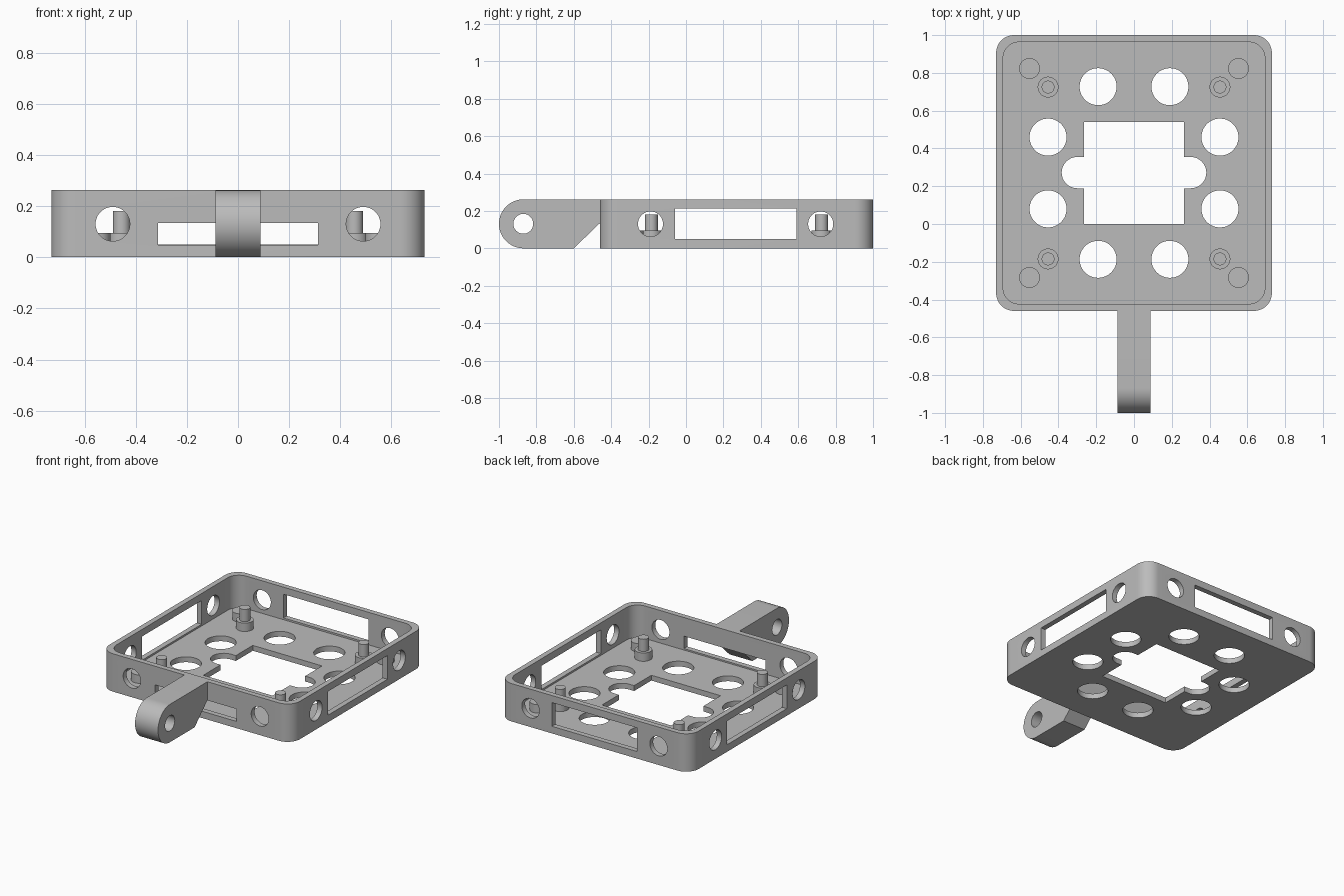
import bpy, bmesh, math

if "Cube" in bpy.data.objects:
    bpy.data.objects.remove(bpy.data.objects["Cube"])

grey = bpy.data.materials.new("light_grey")
grey.diffuse_color = (0.5, 0.5, 0.5, 1)
grey.use_nodes = True
grey.node_tree.nodes["Principled BSDF"].inputs["Base Color"].default_value = grey.diffuse_color


def arc(cx, cy, r, a0, a1, n):
    """Points on an arc, angles in degrees."""
    angles = [math.radians(a0 + (a1 - a0) * i / n) for i in range(n + 1)]
    return [(cx + r * math.cos(a), cy + r * math.sin(a)) for a in angles]


def circle(cx, cy, r, n=48):
    return arc(cx, cy, r, 0, 360, n)[:-1]


def rect(x0, x1, y0, y1):
    return [(x0, y0), (x1, y0), (x1, y1), (x0, y1)]


def round_rect(x0, x1, y0, y1, r, n=12):
    return (arc(x1 - r, y1 - r, r, 0, 90, n) + arc(x0 + r, y1 - r, r, 90, 180, n)
            + arc(x0 + r, y0 + r, r, 180, 270, n) + arc(x1 - r, y0 + r, r, 270, 360, n))


def prism(name, outline, lo, hi, axis="z"):
    """Extrude a 2D outline along an axis from lo to hi."""
    place = {"z": lambda u, v, w: (u, v, w),
             "y": lambda u, v, w: (u, w, v),
             "x": lambda u, v, w: (w, u, v)}[axis]
    bm = bmesh.new()
    low = [bm.verts.new(place(u, v, lo)) for u, v in outline]
    high = [bm.verts.new(place(u, v, hi)) for u, v in outline]
    bm.faces.new(low)
    bm.faces.new(high)
    for i in range(len(low)):
        j = (i + 1) % len(low)
        bm.faces.new((low[i], low[j], high[j], high[i]))
    bmesh.ops.recalc_face_normals(bm, faces=bm.faces)
    mesh = bpy.data.meshes.new(name)
    bm.to_mesh(mesh)
    bm.free()
    mesh.materials.append(grey)
    obj = bpy.data.objects.new(name, mesh)
    bpy.context.collection.objects.link(obj)
    return obj


def activate(obj):
    bpy.ops.object.select_all(action="DESELECT")
    obj.select_set(True)
    bpy.context.view_layer.objects.active = obj


def cut(obj, outline, lo, hi, axis="z"):
    """Subtract an extruded outline from an object."""
    cutter = prism("cutter", outline, lo, hi, axis)
    mod = obj.modifiers.new("cut", "BOOLEAN")
    mod.operation, mod.solver, mod.object = "DIFFERENCE", "EXACT", cutter
    activate(obj)
    bpy.ops.object.modifier_apply(modifier=mod.name)
    bpy.data.objects.remove(cutter, do_unlink=True)


FLOOR, TOP, MID_Y = 0.037, 0.262, 0.27

# Open tray with rounded corners
tray = prism("tray", round_rect(-0.73, 0.73, -0.46, 1.0, 0.095), 0, TOP)
cut(tray, round_rect(-0.693, 0.693, -0.423, 0.963, 0.085), FLOOR, 0.5)

# Floor opening: rectangle with rounded side notches
notch = arc(0.3, MID_Y + 0.002, 0.083, -90, 90, 16)
cut(tray, [(-0.265, 0.0), (0.265, 0.0), (0.265, notch[0][1])] + notch
    + [(0.265, notch[-1][1]), (0.265, 0.54), (-0.265, 0.54), (-0.265, notch[-1][1])]
    + [(-x, y) for x, y in reversed(notch)] + [(-0.265, notch[0][1])], -0.1, 0.1)

# Ring of eight floor holes
for s in (-1, 1):
    for t in (-1, 1):
        cut(tray, circle(s * 0.19, MID_Y + t * 0.457, 0.098), -0.1, 0.1)
        cut(tray, circle(s * 0.455, MID_Y + t * 0.19, 0.098), -0.1, 0.1)

# Wall holes and slots
for s in (-1, 1):
    cut(tray, circle(s * 0.49, 0.13, 0.067), -1.2, 1.2, "y")
    cut(tray, circle(MID_Y - 0.005 + s * 0.455, 0.13, 0.067), -1.2, 1.2, "x")
cut(tray, rect(-0.06, 0.592, 0.049, 0.213), -1.2, 1.2, "x")
cut(tray, rect(-0.326, 0.326, 0.049, 0.213), 0.8, 1.2, "y")
cut(tray, rect(-0.312, 0.312, 0.047, 0.133), -0.6, -0.4, "y")

parts = [tray]

# Pegs with collars, and low corner posts
for s, side in ((-1, "left"), (1, "right")):
    for t, end in ((-1, "front"), (1, "back")):
        tag = end + "_" + side
        px, py = s * 0.455, MID_Y + t * 0.455
        cx, cy = s * 0.553, MID_Y + t * 0.553
        parts += [
            prism("collar_" + tag, circle(px, py, 0.055, 32), FLOOR - 0.01, 0.095),
            prism("peg_" + tag, circle(px, py, 0.034, 32), 0.09, 0.18),
            prism("post_" + tag, circle(cx, cy, 0.055, 32), FLOOR - 0.01, 0.095)]

# Mounting arm with rounded end and pivot hole
arm = prism("arm", [(-0.6, 0), (-0.46, 0.135), (-0.445, 0.135), (-0.445, TOP)]
            + arc(-0.869, 0.131, 0.131, 90, 270, 32), -0.088, 0.088, "x")
cut(arm, circle(-0.87, 0.131, 0.053), -0.3, 0.3, "x")
parts.append(arm)

for part in parts:
    activate(part)
    bpy.ops.object.shade_smooth_by_angle(angle=math.radians(30))
